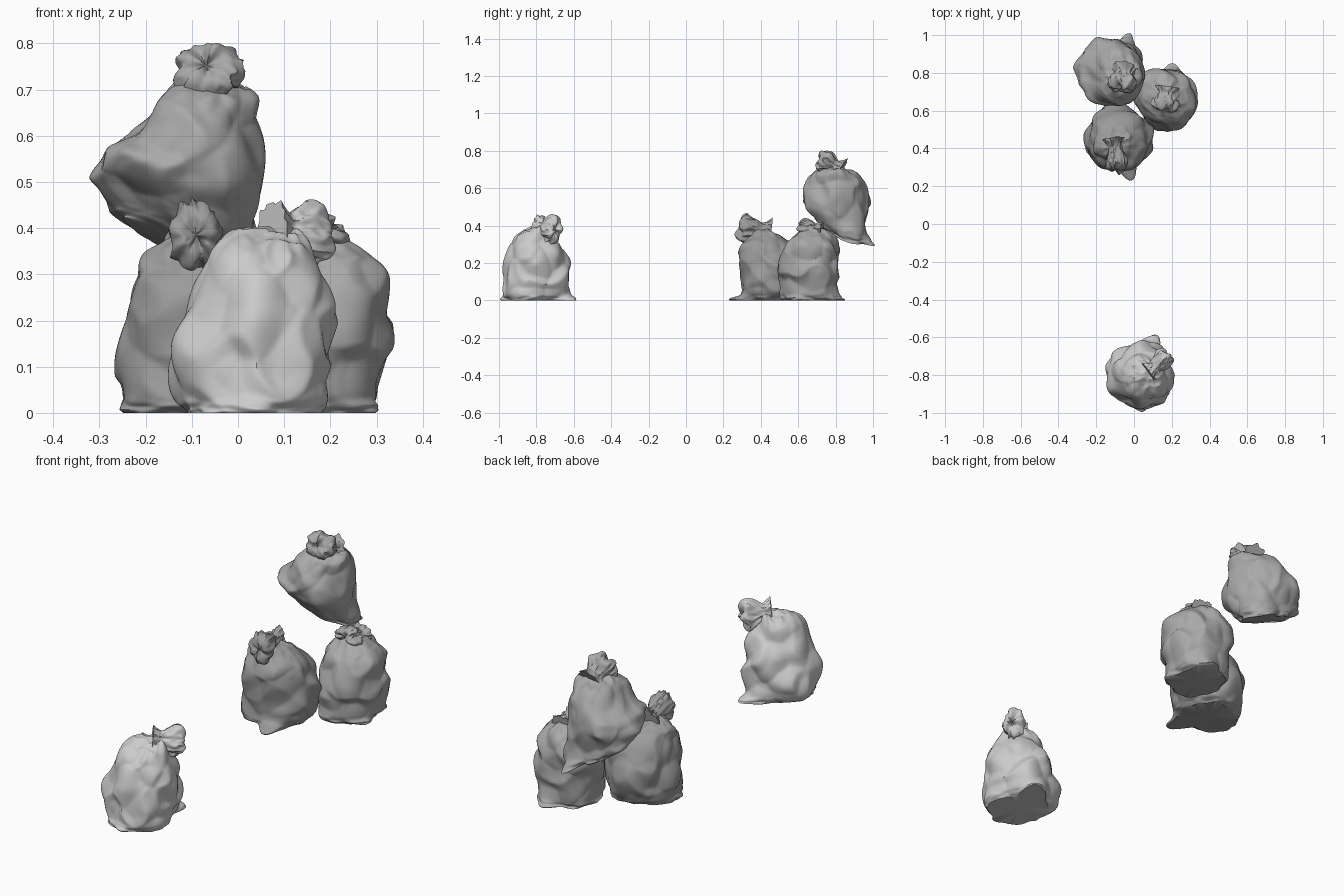
import bpy, bmesh, math
from mathutils import Vector, noise

if "Cube" in bpy.data.objects:
    bpy.data.objects.remove(bpy.data.objects["Cube"])

N = 128      # points around a bag
STEPS = 72   # rings up a bag


def grey(name, v):
    m = bpy.data.materials.new(name)
    m.diffuse_color = (v, v, v, 1)
    m.use_nodes = True
    m.node_tree.nodes["Principled BSDF"].inputs["Base Color"].default_value = m.diffuse_color
    return m


def catmull(rows, t):
    """Smoothly sample a list of equal-length rows, t in 0..1."""
    f = t * (len(rows) - 1)
    i = min(int(f), len(rows) - 2)
    f -= i
    p = [rows[max(0, min(len(rows) - 1, i + k))] for k in (-1, 0, 1, 2)]
    return [0.5 * (2 * b + (c - a) * f + (2 * a - 5 * b + 4 * c - d) * f * f
                   + (3 * b - a - 3 * c + d) * f ** 3) for a, b, c, d in zip(*p)]


def skin(name, rings, mat):
    """Loft closed rings of points, capping both ends with a fan."""
    bm = bmesh.new()
    loops = [[bm.verts.new(p) for p in r] for r in rings]
    n = len(loops[0])
    for a, b in zip(loops, loops[1:]):
        for j in range(n):
            k = (j + 1) % n
            bm.faces.new((a[j], a[k], b[k], b[j]))
    for loop in (loops[0], loops[-1]):
        c = bm.verts.new(sum((v.co for v in loop), Vector()) / n)
        for j in range(n):
            bm.faces.new((loop[j], loop[(j + 1) % n], c))
    bmesh.ops.recalc_face_normals(bm, faces=bm.faces)
    mesh = bpy.data.meshes.new(name)
    bm.to_mesh(mesh)
    bm.free()
    mesh.materials.append(mat)
    ob = bpy.data.objects.new(name, mesh)
    bpy.context.collection.objects.link(ob)
    bpy.ops.object.select_all(action='DESELECT')
    ob.select_set(True)
    bpy.context.view_layer.objects.active = ob
    bpy.ops.object.shade_smooth_by_angle(angle=math.radians(40))
    return ob


def crease(p):
    """Sharp-ridged noise, 0..1, for folds in the plastic."""
    return 1 - min(1, abs(noise.noise(p)) * 2.5)


def bag_body(name, rows, seed, flaps, mat, tilt=(0, 0)):
    """rows: z, x min, x max, y min, y max. flaps: (angle, reach) of base folds.
    tilt: slope of the base along x and y."""
    off = Vector((seed * 7.3, seed * 3.1, seed * 5.7))
    zmin, zmax = rows[0][0], rows[-1][0]
    mx, my = (rows[0][1] + rows[0][2]) / 2, (rows[0][3] + rows[0][4]) / 2
    rings = []
    for s in range(STEPS + 1):
        t = (s / STEPS) ** 1.25
        z, x0, x1, y0, y1 = catmull(rows, t)
        low = math.exp(-((z - zmin) / 0.022) ** 2)
        top = max(0, (t - 0.62) / 0.38)
        size = min(1, (x1 - x0) / 0.25)
        ring = []
        for j in range(N):
            a = math.tau * j / N
            d = Vector((math.cos(a), math.sin(a), 0))
            p = Vector(((x0 + x1) / 2 + d.x * (x1 - x0) / 2,
                        (y0 + y1) / 2 + d.y * (y1 - y0) / 2, z))
            # pointed bumps, broad dents, folds, neck pleats, crumpled hem
            r = 0.04 * (0.5 - noise.voronoi(p * 7 + off)[0][0])
            r += 0.02 * noise.noise(p * 6 + off) + 0.014 * (crease(p * 7 - off) - 0.6)
            r *= size
            warp = 4 * noise.noise(p * 6 + off)
            r += 0.008 * top * size * math.sin(11 * a + warp + seed)
            hem = Vector((p.x * 18, p.y * 18, z * 70))
            r += low * 0.016 * noise.noise(hem + off)
            for fa, reach in flaps:
                da = (a - math.radians(fa) + math.pi) % math.tau - math.pi
                r += low * reach * math.exp(-(da / 0.25) ** 2)
            p += d * r
            lift = 0.02 * noise.noise(p * 9 - off) + 0.016 * top * (crease(p * 16) - 0.6)
            p.z = max(zmin, z + lift * min(1, max(0, z - zmin) * 8))
            fade = max(0, 1 - (z - zmin) / (zmax - zmin) * 1.6)
            p.z += fade * ((p.x - mx) * tilt[0] + (p.y - my) * tilt[1])
            ring.append(p)
        rings.append(ring)
    return skin(name, rings, mat)


def bag_tuft(name, neck, end, wide, tall, seed, mat):
    """Pleated, folded-over bunch of plastic beyond the tie."""
    neck, end = Vector(neck), Vector(end)
    axis = end - neck
    u = axis.cross(Vector((0, 0, 1))).normalized()
    v = u.cross(axis).normalized()
    prof = [(-0.45, 0.95), (-0.2, 0.72), (0.0, 0.62), (0.25, 0.8), (0.6, 1.0),
            (0.9, 0.9), (1.04, 0.6), (1.0, 0.3), (0.95, 0.1)]
    rings = []
    for s in range(37):
        h, r = catmull(prof, s / 36)
        ring = []
        for j in range(80):
            a = math.tau * j / 80
            q = Vector((math.cos(a), math.sin(a), h * 0.8 + seed * 4))
            k = r * (1 + 0.35 * noise.noise(q * 1.2) + 0.16 * (crease(q * 2.2) - 0.5)
                     + 0.05 * math.sin(9 * a + 5 * noise.noise(q)))
            hh = h + 0.25 * noise.noise(q * 1.3 + Vector((9, 2, 4))) * max(0, h)
            ring.append(neck + axis * hh + u * (math.cos(a) * wide * k)
                        + v * (math.sin(a) * tall * k))
        rings.append(ring)
    skin(name, rings, mat)


light, dark, mid = grey("light_plastic", 0.72), grey("dark_plastic", 0.33), grey("mid_plastic", 0.4)

# Single bag standing alone at the front
bag_body("front_bag", [
    (0.00, -0.11, 0.18, -0.97, -0.65), (0.03, -0.13, 0.20, -0.98, -0.63),
    (0.12, -0.14, 0.205, -0.98, -0.62), (0.21, -0.11, 0.20, -0.97, -0.635),
    (0.29, -0.085, 0.185, -0.95, -0.67), (0.35, -0.06, 0.155, -0.92, -0.69),
    (0.385, -0.01, 0.13, -0.86, -0.72), (0.395, 0.06, 0.12, -0.80, -0.74)],
    1, [(68, 0.07), (270, 0.02)], light)
bag_tuft("front_bag_tuft", (0.105, -0.755, 0.385), (0.18, -0.70, 0.375), 0.055, 0.068, 1, light)

# Lower left bag of the pile
bag_body("left_bag", [
    (0.00, -0.23, 0.05, 0.30, 0.59), (0.03, -0.25, 0.08, 0.285, 0.62),
    (0.12, -0.26, 0.095, 0.285, 0.63), (0.21, -0.245, 0.09, 0.285, 0.61),
    (0.28, -0.24, 0.07, 0.29, 0.575), (0.335, -0.22, 0.01, 0.32, 0.53),
    (0.37, -0.16, -0.04, 0.36, 0.48), (0.385, -0.12, -0.07, 0.385, 0.435)],
    2, [(-71, 0.09), (190, 0.02)], dark)
bag_tuft("left_bag_tuft", (-0.10, 0.40, 0.37), (-0.09, 0.285, 0.385), 0.055, 0.072, 2, dark)

# Lower right bag of the pile
bag_body("right_bag", [
    (0.00, 0.04, 0.29, 0.53, 0.82), (0.03, 0.02, 0.305, 0.51, 0.825),
    (0.12, 0.01, 0.315, 0.50, 0.825), (0.21, 0.01, 0.32, 0.50, 0.825),
    (0.29, 0.03, 0.315, 0.52, 0.815), (0.34, 0.07, 0.27, 0.56, 0.79),
    (0.38, 0.11, 0.22, 0.61, 0.745), (0.395, 0.145, 0.195, 0.65, 0.70)],
    3, [(75, 0.03), (-30, 0.02)], mid)
bag_tuft("right_bag_tuft", (0.17, 0.69, 0.385), (0.16, 0.61, 0.395), 0.065, 0.04, 3, mid)

# Leaning bag on top of the pile
bag_body("top_bag", [
    (0.36, -0.23, 0.02, 0.75, 0.965), (0.39, -0.27, 0.04, 0.71, 0.975),
    (0.43, -0.29, 0.05, 0.67, 0.98), (0.49, -0.31, 0.06, 0.635, 0.98),
    (0.57, -0.28, 0.05, 0.63, 0.98), (0.64, -0.205, 0.045, 0.65, 0.96),
    (0.685, -0.165, 0.035, 0.675, 0.91), (0.715, -0.12, 0.00, 0.72, 0.84),
    (0.725, -0.085, -0.035, 0.75, 0.80)],
    4, [(65, 0.05), (200, 0.03)], mid, (-0.35, -0.25))
bag_tuft("top_bag_tuft", (-0.055, 0.79, 0.71), (-0.068, 0.715, 0.755), 0.075, 0.066, 4, mid)
